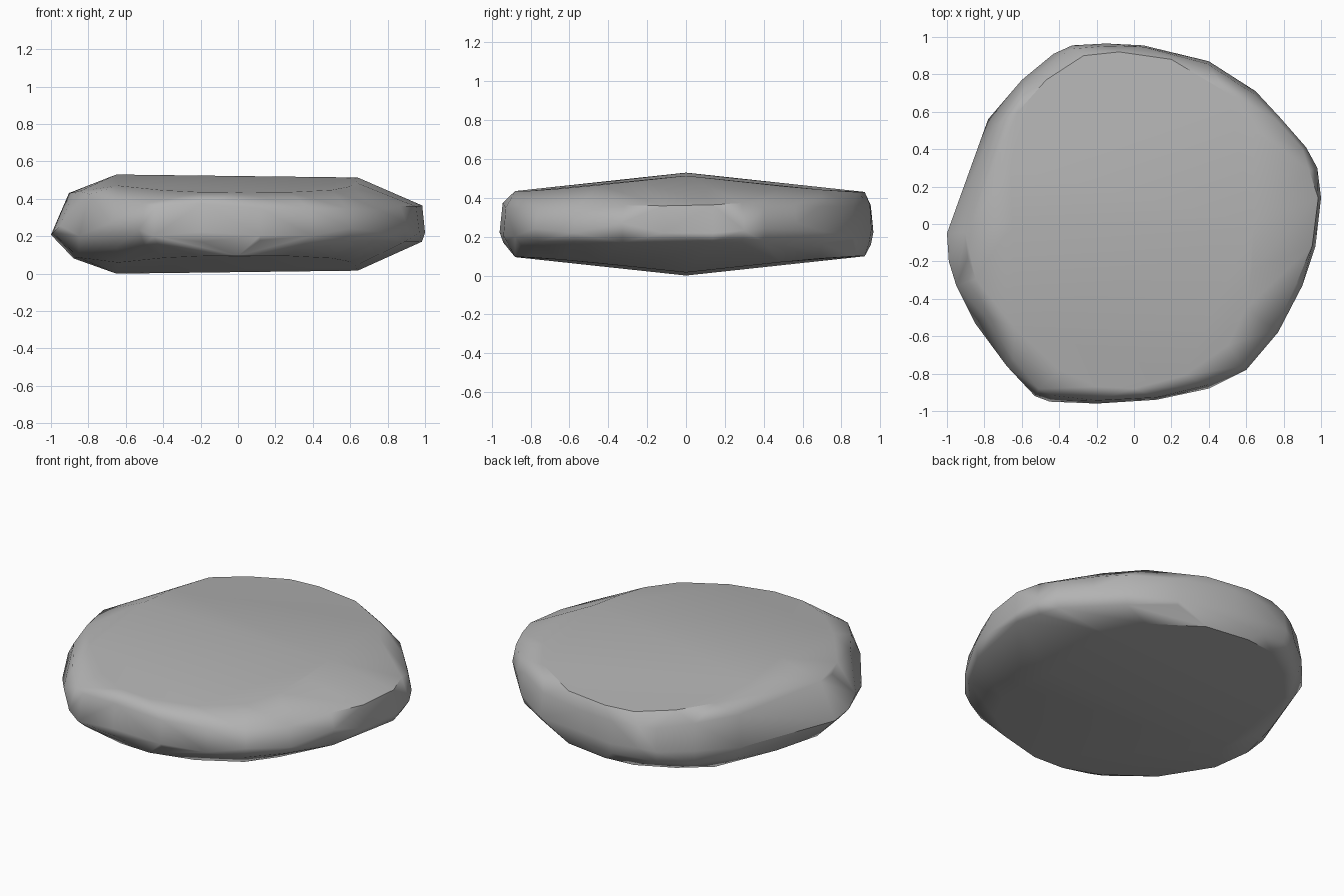
import bpy
import bmesh
import math
import random
from mathutils import Vector

random.seed(4)

default = bpy.data.objects.get("Cube")
if default:
    bpy.data.objects.remove(default, do_unlink=True)

# Widest outline of the pebble, seen from above
OUTLINE = [
    (1, .14), (.98, .3), (.92, .41), (.78, .57), (.65, .71), (.4, .87),
    (.05, .955), (-.15, .965), (-.33, .955), (-.43, .91), (-.6, .77),
    (-.78, .56), (-.88, .27), (-1, -.05), (-.99, -.2), (-.95, -.33),
    (-.85, -.53), (-.68, -.76), (-.53, -.92), (-.45, -.95), (-.2, -.96),
    (.12, -.94), (.4, -.88), (.6, -.78), (.77, -.58), (.9, -.33), (.97, -.12),
]

# Edge of the nearly flat top and bottom faces
PLATE = [
    (.64, 0), (.64, .25), (.64, .49), (.5, .7), (.2, .88), (-.08, .92),
    (-.27, .9), (-.47, .77), (-.62, .6), (-.66, .3), (-.65, 0), (-.66, -.3),
    (-.64, -.55), (-.4, -.78), (-.2, -.87), (0, -.88), (.27, -.81),
    (.5, -.65), (.6, -.45), (.63, -.25),
]


def angle_of(p):
    return math.atan2(p[1], p[0]) % math.tau


def radius_at(loop, angle):
    """Radius where a ray from the centre crosses the loop."""
    ray = Vector((math.cos(angle), math.sin(angle)))
    for a, b in zip(loop, loop[1:] + loop[:1]):
        a, b = Vector(a), Vector(b)
        edge = b - a
        den = ray.cross(edge)
        if abs(den) < 1e-9:
            continue
        r, t = a.cross(edge) / den, a.cross(ray) / den
        if r > 0 and -1e-6 <= t <= 1 + 1e-6:
            return r
    return min(Vector(p).length for p in loop)


def plate_height(x, y, side):
    """Height of the top (side 1) or bottom (side -1), ridged along x."""
    drop = .108 * abs(y) + .025 * max(x, 0)
    return .53 - drop if side > 0 else drop


# Gather points: belt, shoulders and plates
points = []
for p in OUTLINE:
    angle = angle_of(p)
    ray = Vector((math.cos(angle), math.sin(angle)))
    outer, inner = Vector(p).length, radius_at(PLATE, angle)
    belt = .25 + random.uniform(-.05, .03)
    points.append((p[0], p[1], belt))
    for side in (1, -1):
        inset = .2 - .12 * ray.x + random.uniform(-.05, .05)
        rise = .57 - .12 * ray.x + random.uniform(-.08, .06)
        q = ray * (outer + (inner - outer) * inset)
        rim = plate_height(*(ray * inner), side)
        points.append((q.x, q.y, .26 + (rim - .26) * rise))
for x, y in PLATE:
    for side in (1, -1):
        points.append((x, y, plate_height(x, y, side)))

# Wrap the points in one faceted stone
bm = bmesh.new()
for co in points:
    bm.verts.new(co)
hull = bmesh.ops.convex_hull(bm, input=bm.verts)
spare = {v for key in ("geom_interior", "geom_unused") for v in hull[key]
         if isinstance(v, bmesh.types.BMVert)}
bmesh.ops.delete(bm, geom=list(spare), context='VERTS')
bmesh.ops.dissolve_limit(bm, angle_limit=math.radians(3),
                         verts=bm.verts, edges=bm.edges)
bmesh.ops.recalc_face_normals(bm, faces=bm.faces)
mesh = bpy.data.meshes.new("flat_stone")
bm.to_mesh(mesh)
bm.free()

stone = bpy.data.objects.new("flat_stone", mesh)
bpy.context.collection.objects.link(stone)

# Soft shading that keeps the plates flat
mesh.shade_smooth()
mesh.set_sharp_from_angle(angle=math.radians(40))
weighted = stone.modifiers.new("weighted_normals", 'WEIGHTED_NORMAL')
weighted.keep_sharp = True

# Plain grey stone
grey = bpy.data.materials.new("stone_grey")
grey.use_nodes = True
colour = (.45, .45, .45, 1)
grey.diffuse_color = colour
grey.node_tree.nodes["Principled BSDF"].inputs["Base Color"].default_value = colour
mesh.materials.append(grey)
